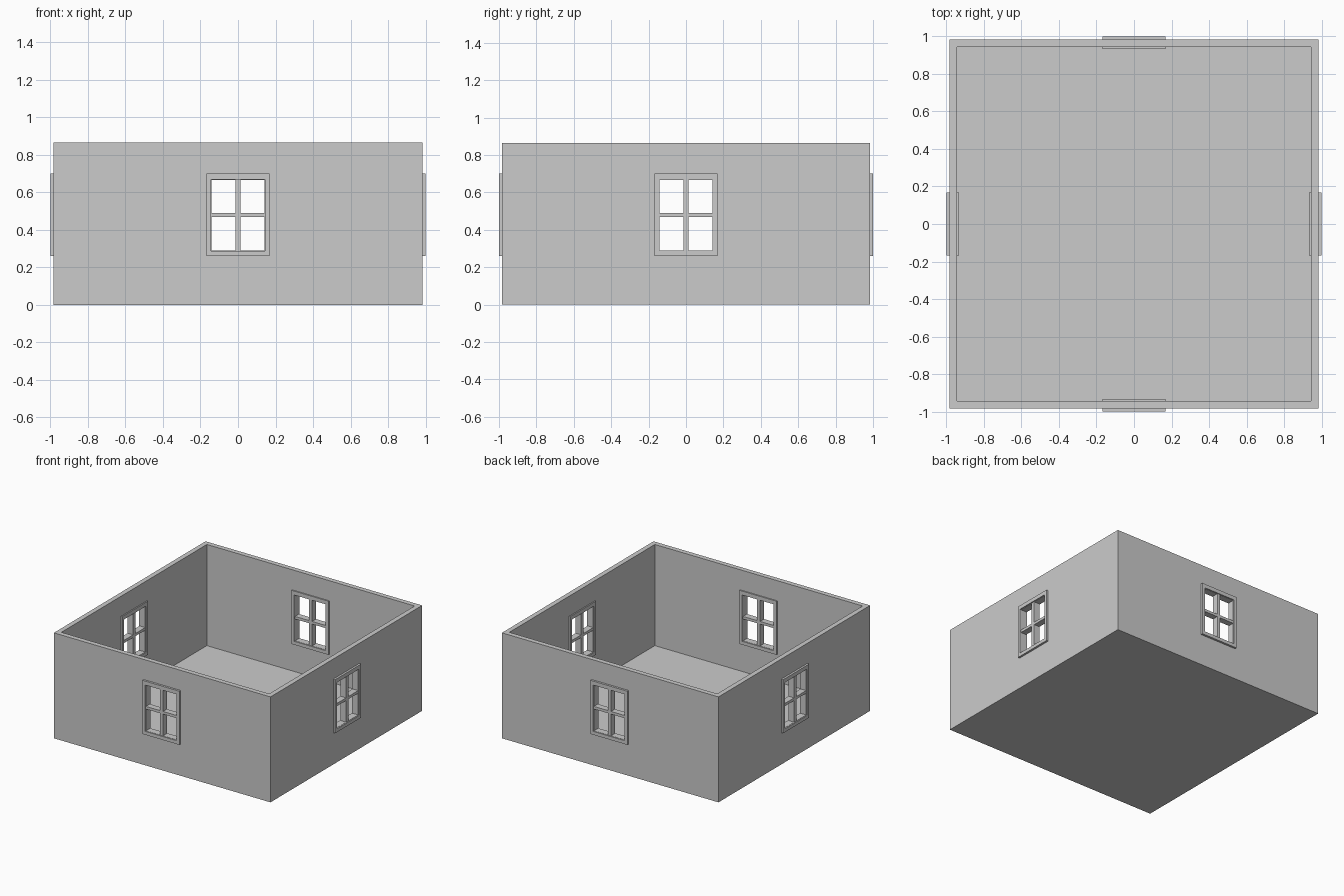
import bpy
from math import pi
from mathutils import Matrix

if "Cube" in bpy.data.objects:
    bpy.data.objects.remove(bpy.data.objects["Cube"])

OUT, INN, FLOOR, TOP = 0.983, 0.943, 0.035, 0.865
WIN = (-0.168, 0.168, 0.26, 0.70)      # frame outline
GLASS = (-0.143, 0.143, 0.288, 0.668)  # opening inside the frame


def panel(name, rects, y0, y1, turn):
    """Upright panel: first rectangle is the outline, the rest are holes."""
    cu = bpy.data.curves.new(name, 'CURVE')
    cu.dimensions = '2D'
    cu.fill_mode = 'BOTH'
    cu.extrude = (y1 - y0) / 2
    for a, b, c, d in rects:
        sp = cu.splines.new('POLY')
        sp.points.add(3)
        for p, (x, z) in zip(sp.points, ((a, c), (b, c), (b, d), (a, d))):
            p.co = (x, z, 0, 1)
        sp.use_cyclic_u = True
    tmp = bpy.data.objects.new(name + "_outline", cu)
    bpy.context.collection.objects.link(tmp)
    dg = bpy.context.evaluated_depsgraph_get()
    me = bpy.data.meshes.new_from_object(tmp.evaluated_get(dg))
    bpy.data.objects.remove(tmp)
    me.transform(Matrix.Rotation(turn, 4, 'Z')
                 @ Matrix.Translation((0, (y0 + y1) / 2, 0))
                 @ Matrix.Rotation(pi / 2, 4, 'X'))
    for p in me.polygons:
        p.use_smooth = False
    ob = bpy.data.objects.new(name, me)
    bpy.context.collection.objects.link(ob)
    return ob


# Floor slab
bpy.ops.mesh.primitive_cube_add(size=1, location=(0, 0, FLOOR / 2))
floor = bpy.context.object
floor.name = "floor"
floor.scale = (2 * OUT, 2 * OUT, FLOOR)

# Four walls laid round in a pinwheel, each with a four-pane window
for i, side in enumerate(("front", "right", "back", "left")):
    turn = i * pi / 2
    panel(side + "_wall", [(-INN, OUT, FLOOR, TOP), WIN], -OUT, -INN, turn)
    panel(side + "_window_frame", [WIN, GLASS], -1.0, -0.933, turn)
    # Glazing bars: the panes are the holes of a thinner inner panel
    g = 0.0145
    l, r, b, t = GLASS
    e = 0.008
    panes = [(x0, x1, z0, z1) for x0, x1 in ((l + e / 4, -g), (g, r - e / 4))
             for z0, z1 in ((b + e / 4, 0.468), (0.49, t - e / 4))]
    panel(side + "_glazing_bars", [(l - e, r + e, b - e, t + e)] + panes,
          -0.992, -0.941, turn)
